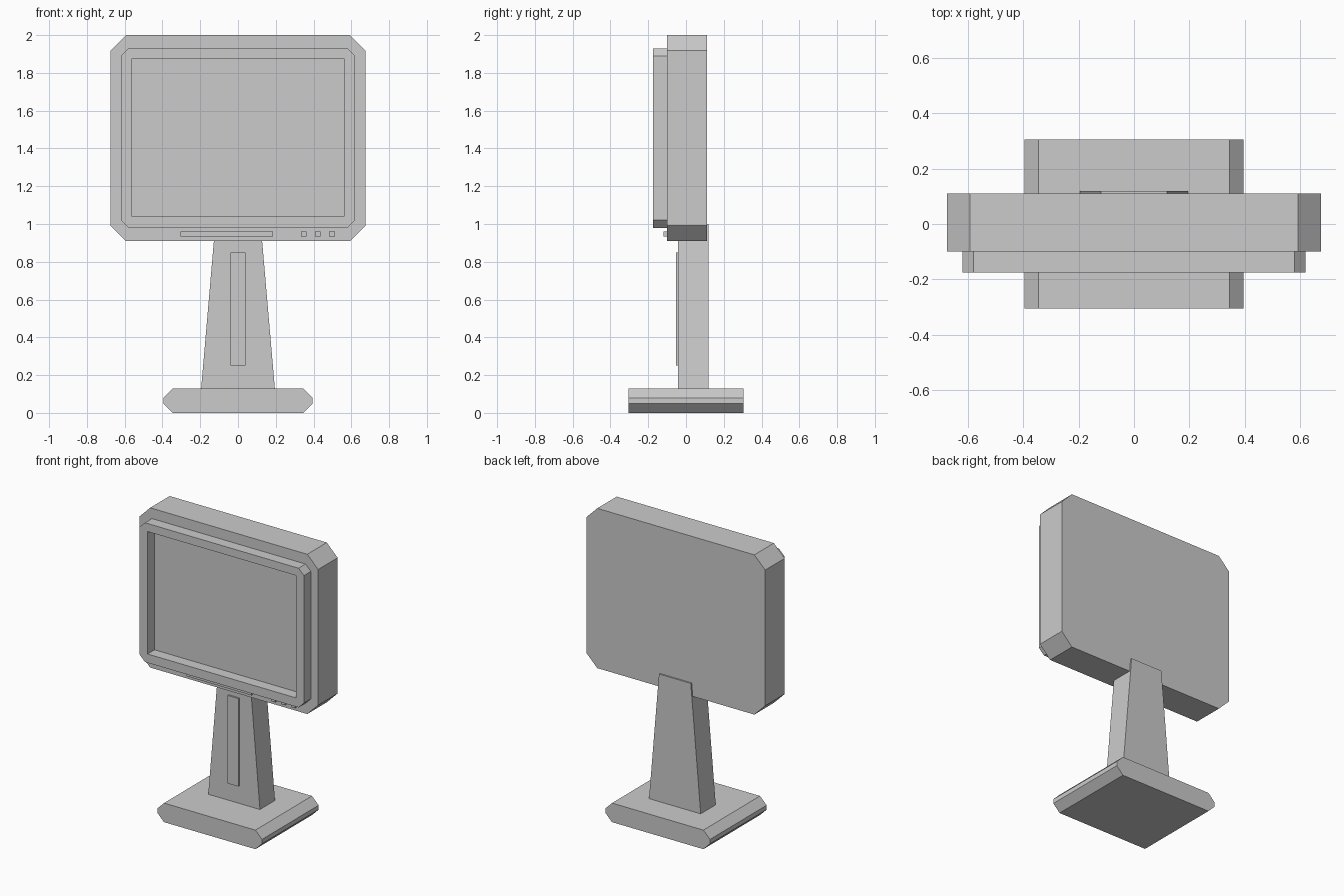
import bpy, bmesh

if "Cube" in bpy.data.objects:
    bpy.data.objects.remove(bpy.data.objects["Cube"])

grey = bpy.data.materials.new("plain grey")
grey.diffuse_color = (0.6, 0.6, 0.6, 1)
grey.use_nodes = True
grey.node_tree.nodes["Principled BSDF"].inputs["Base Color"].default_value = grey.diffuse_color


def finish(name, bm):
    bmesh.ops.recalc_face_normals(bm, faces=bm.faces)
    me = bpy.data.meshes.new(name)
    bm.to_mesh(me)
    bm.free()
    me.materials.append(grey)
    ob = bpy.data.objects.new(name, me)
    bpy.context.collection.objects.link(ob)
    return ob


def octagon(half, z0, z1, c):
    """Rectangle in x/z with cut corners."""
    return [(-half + c, z0), (half - c, z0), (half, z0 + c), (half, z1 - c),
            (half - c, z1), (-half + c, z1), (-half, z1 - c), (-half, z0 + c)]


def rect(x0, x1, z0, z1):
    return [(x0, z0), (x1, z0), (x1, z1), (x0, z1)]


def prism(name, profile, y0, y1):
    """Extrude an x/z profile along y."""
    bm = bmesh.new()
    face = bm.faces.new([bm.verts.new((x, y0, z)) for x, z in profile])
    new = bmesh.ops.extrude_face_region(bm, geom=[face], use_keep_orig=True)["geom"]
    verts = [v for v in new if isinstance(v, bmesh.types.BMVert)]
    bmesh.ops.translate(bm, verts=verts, vec=(0, y1 - y0, 0))
    return finish(name, bm)


def frame(name, outer, inner, y0, y1):
    """Open ring between two 8-point x/z loops, extruded along y."""
    bm = bmesh.new()
    loops = [[bm.verts.new((x, y, z)) for x, z in p]
             for p, y in ((outer, y0), (inner, y0), (inner, y1), (outer, y1))]
    n = len(outer)
    for k in range(4):
        a, b = loops[k], loops[(k + 1) % 4]
        for i in range(n):
            j = (i + 1) % n
            bm.faces.new((a[i], a[j], b[j], b[i]))
    bmesh.ops.remove_doubles(bm, verts=bm.verts, dist=1e-5)
    return finish(name, bm)


# Base slab with chamfered sides
prism("base", octagon(0.395, 0, 0.13, 0.05), -0.305, 0.305)

# Tapered neck and its front strip
prism("neck", [(-0.195, 0.13), (0.195, 0.13), (0.12, 1.0), (-0.12, 1.0)], -0.042, 0.12)
prism("neck_strip", rect(-0.04, 0.04, 0.25, 0.85), -0.054, -0.042)

# Monitor housing; its front is also the recessed screen
prism("housing", octagon(0.675, 0.91, 2.0, 0.082), -0.10, 0.11)

# Raised bezel around the screen
frame("screen_bezel", octagon(0.62, 0.98, 1.93, 0.04),
      octagon(0.56, 1.04, 1.875, 0), -0.175, -0.10)

# Control bar and three buttons under the screen
prism("control_bar", rect(-0.305, 0.185, 0.935, 0.96), -0.118, -0.10)
for i in range(3):
    x = 0.348 + 0.075 * i
    prism(f"button_{i + 1}", rect(x - 0.015, x + 0.015, 0.935, 0.96), -0.118, -0.10)
